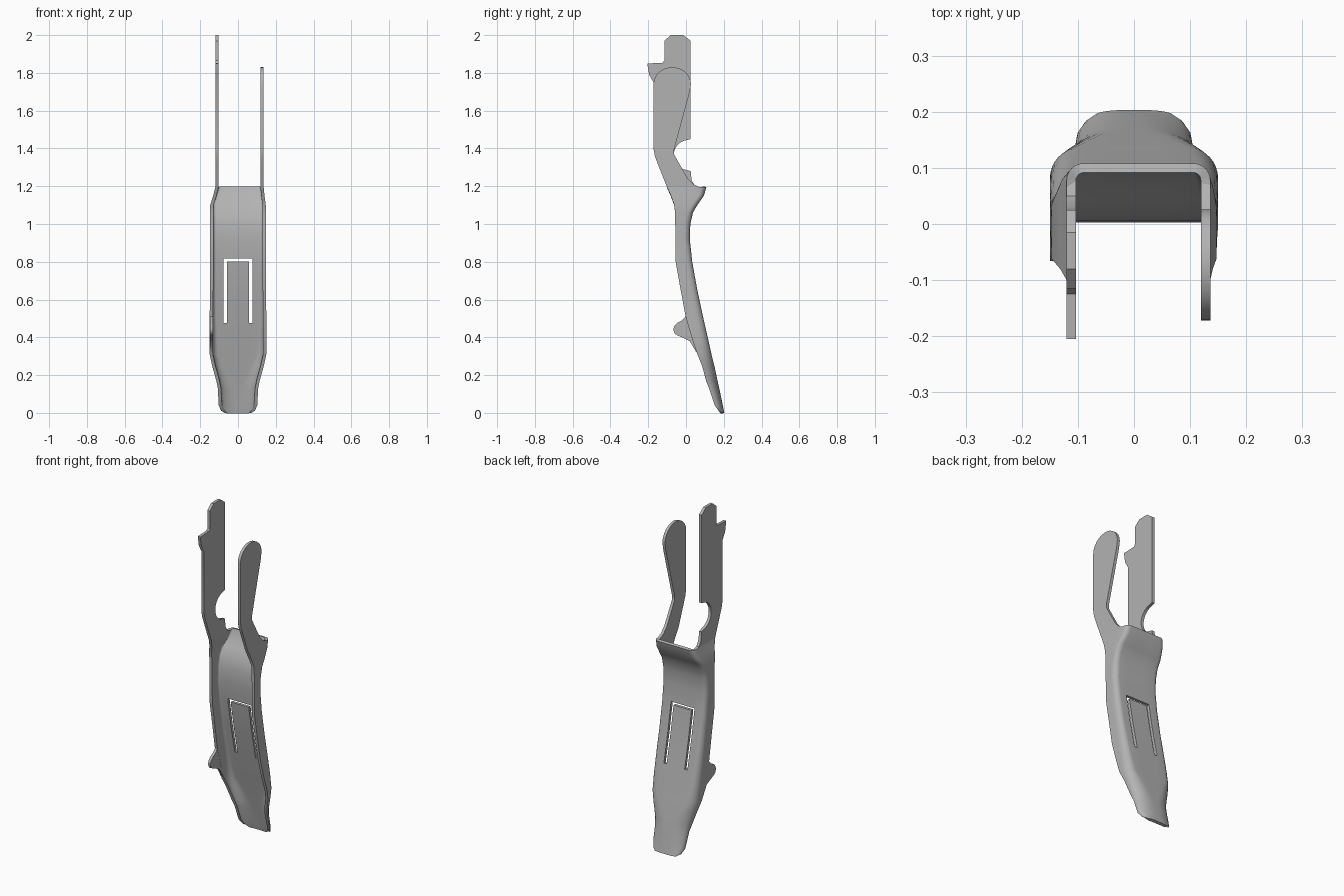
import bpy, bmesh, math
from mathutils import Vector

if "Cube" in bpy.data.objects:
    bpy.data.objects.remove(bpy.data.objects["Cube"], do_unlink=True)

THICK = 0.017

# One plain metal colour
metal = bpy.data.materials.new("grey_metal")
metal.use_nodes = True
grey = (0.45, 0.45, 0.45, 1)
metal.diffuse_color = grey
metal.node_tree.nodes["Principled BSDF"].inputs["Base Color"].default_value = grey


def make_object(name, bm):
    mesh = bpy.data.meshes.new(name)
    bm.to_mesh(mesh)
    bm.free()
    obj = bpy.data.objects.new(name, mesh)
    bpy.context.collection.objects.link(obj)
    mesh.materials.append(metal)
    return obj


def activate(obj):
    bpy.ops.object.select_all(action='DESELECT')
    obj.select_set(True)
    bpy.context.view_layer.objects.active = obj


def smooth(obj):
    activate(obj)
    bpy.ops.object.shade_smooth_by_angle(angle=math.radians(35))


def plate(name, outline, start, depth, axis="x"):
    """Extrude a flat outline along x or y."""
    bm = bmesh.new()
    place = (lambda p: (start, p[0], p[1])) if axis == "x" else (lambda p: (p[0], start, p[1]))
    face = bm.faces.new([bm.verts.new(place(p)) for p in outline])
    extruded = bmesh.ops.extrude_face_region(bm, geom=[face])["geom"]
    shift = Vector((depth, 0, 0)) if axis == "x" else Vector((0, depth, 0))
    bmesh.ops.translate(bm, vec=shift, verts=[v for v in extruded if isinstance(v, bmesh.types.BMVert)])
    bmesh.ops.recalc_face_normals(bm, faces=bm.faces)
    return make_object(name, bm)


def arc(cy, cz, radius_y, radius_z, start, end, steps):
    angles = [math.radians(start + (end - start) * i / steps) for i in range(steps + 1)]
    return [(cy + radius_y * math.cos(a), cz + radius_z * math.sin(a)) for a in angles]


# Channel stations: height, half width, back y, front y, corner width, corner depth
stations = [
    (0, .07, .203, .19, .05, .01),
    (.012, .09, .2, .172, .07, .025),
    (.04, .102, .195, .152, .09, .04),
    (.13, .107, .176, .122, .09, .05),
    (.17, .115, .167, .106, .085, .055),
    (.25, .137, .15, .085, .07, .055),
    (.31, .15, .135, .06, .05, .055),
    (.4, .15, .115, .03, .04, .045),
    (.51, .15, .09, -.002, .035, .04),
    (.65, .148, .06, -.028, .03, .035),
    (.8, .147, .033, -.055, .03, .03),
    (.92, .147, .02, -.056, .03, .03),
    (1, .147, .023, -.057, .03, .03),
    (1.06, .147, .037, -.058, .03, .03),
    (1.1, .147, .06, -.062, .03, .03),
    (1.15, .136, .095, -.08, .03, .03),
    (1.195, .128, .108, -.1, .03, .03),
]


def section(z, half, back, front, rx, ry):
    """Open U-shaped section running from one front edge to the other."""
    side = [(half, front + (back - ry - front) * t / 3) for t in range(3)]
    side += arc(half - rx, back - ry, rx, ry, 0, 90, 8)
    drift = .008 * max(0, min(1, (z - 1.1) / .09))
    flat = [((half - rx) * t, back) for t in (.5, 0, -.5)]
    points = side + flat + [(-x, y) for x, y in reversed(side)]
    return [(x + drift, y, z) for x, y in points]


# Curved channel body, thickened inwards
bm = bmesh.new()
rows = [[bm.verts.new(p) for p in section(*s)] for s in stations]
for low, high in zip(rows, rows[1:]):
    for i in range(len(low) - 1):
        bm.faces.new((low[i], low[i + 1], high[i + 1], high[i]))
bm.normal_update()
channel = make_object("channel_body", bm)
solid = channel.modifiers.new("sheet_thickness", 'SOLIDIFY')
solid.thickness = THICK
solid.offset = -1

# U-shaped slot that frees the spring tongue
outer, inner, low, top = .077, .059, .476, .817
slot = [(-outer, low), (-outer, top), (outer, top), (outer, low),
        (inner, low), (inner, top - .016), (-inner, top - .016), (-inner, low)]
cutter = plate("slot_cutter", slot, -.1, .35, axis="y")
cutter.hide_render = True
cut = channel.modifiers.new("tongue_slot", 'BOOLEAN')
cut.object = cutter
cut.operation = 'DIFFERENCE'
cut.solver = 'EXACT'
activate(channel)
for modifier in ("sheet_thickness", "tongue_slot"):
    bpy.ops.object.modifier_apply(modifier=modifier)
bpy.data.objects.remove(cutter, do_unlink=True)
smooth(channel)

# Left arm with a round end
left_outline = [(-.099, 1.19), (-.15, 1.32), (-.165, 1.36), (-.172, 1.4)]
left_outline += arc(-.073, 1.74, .099, .09, 180, 0, 16)
left_outline += [(.02, 1.7), (-.064, 1.39), (-.064, 1.37), (-.03, 1.31),
                 (.01, 1.24), (.04, 1.21), (.08, 1.19)]
smooth(plate("left_arm", left_outline, .119, THICK))

# Right arm with a hook, stepped tip and round notch
right_outline = [(-.099, 1.19), (-.15, 1.32), (-.165, 1.36), (-.172, 1.4),
                 (-.172, 1.75), (-.195, 1.79), (-.205, 1.85), (-.125, 1.853),
                 (-.115, 1.865), (-.115, 1.97), (-.08, 2), (-.015, 2),
                 (.025, 1.97), (.025, 1.45)]
right_outline += arc(.015, 1.365, .08, .08, 100, 250, 12)
right_outline += [(.025, 1.28), (.03, 1.23), (.05, 1.2), (.08, 1.19)]
smooth(plate("right_arm", right_outline, -.12, THICK))

# Small lug on the right wall's front edge
lug_outline = [(.005, .52), (-.02, .49), (-.045, .477)]
lug_outline += arc(-.04, .442, .026, .032, 120, 250, 8)
lug_outline += [(-.01, .395), (.02, .38), (.055, .32), (.06, .35), (.02, .46)]
smooth(plate("right_lug", lug_outline, -.1495, THICK - .001))
